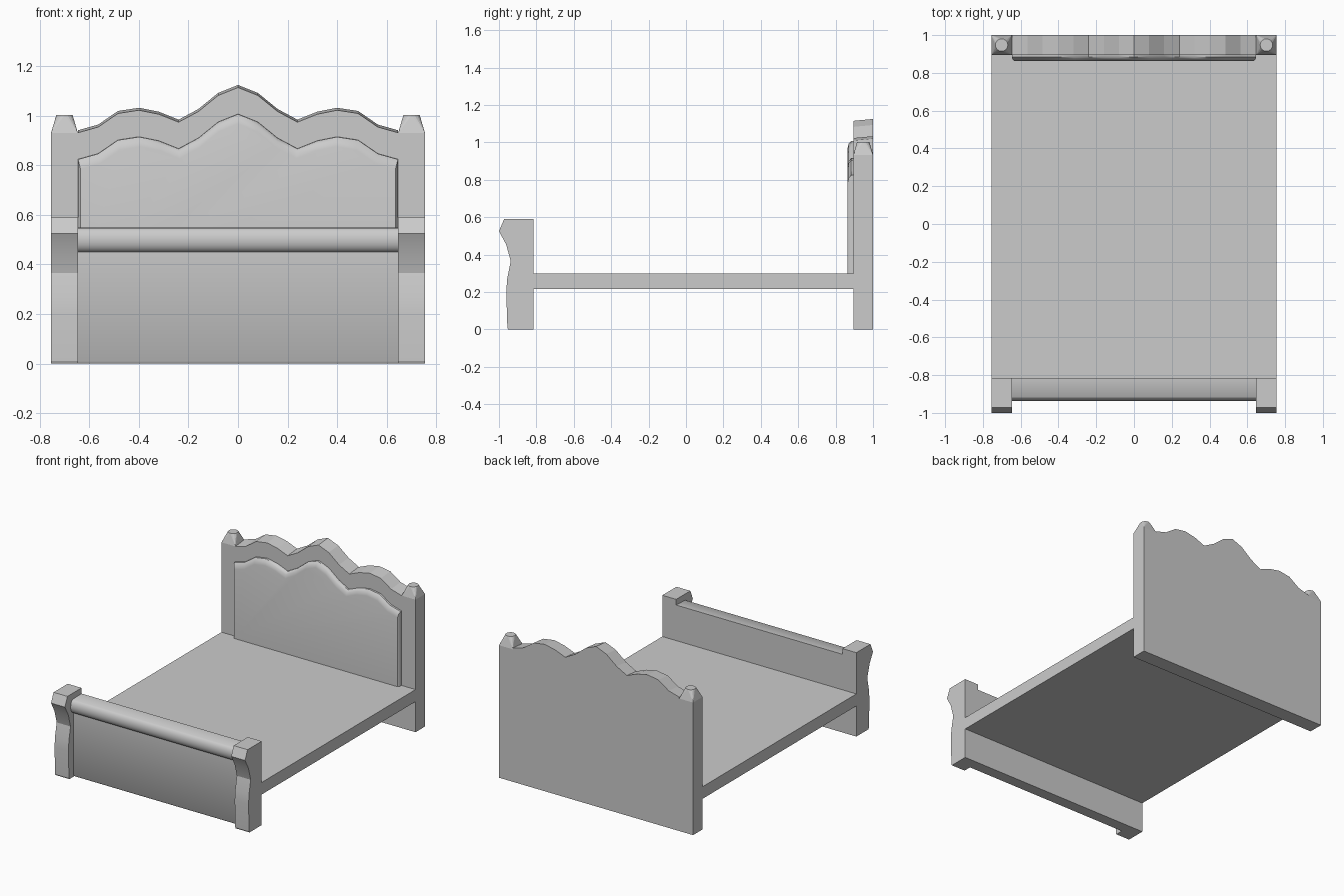
import bpy, bmesh, math

cube = bpy.data.objects.get("Cube")
if cube:
    bpy.data.objects.remove(cube, do_unlink=True)

grey = bpy.data.materials.new("plain grey")
grey.use_nodes = True
grey.diffuse_color = (0.6, 0.6, 0.6, 1)
grey.node_tree.nodes["Principled BSDF"].inputs["Base Color"].default_value = grey.diffuse_color

HALF, INNER = 0.755, 0.647


def finish(name, bm, smooth=None):
    bmesh.ops.recalc_face_normals(bm, faces=bm.faces)
    mesh = bpy.data.meshes.new(name)
    bm.to_mesh(mesh)
    bm.free()
    mesh.materials.append(grey)
    obj = bpy.data.objects.new(name, mesh)
    bpy.context.collection.objects.link(obj)
    if smooth:
        bpy.ops.object.select_all(action='DESELECT')
        obj.select_set(True)
        bpy.context.view_layer.objects.active = obj
        bpy.ops.object.shade_smooth_by_angle(angle=math.radians(smooth))
    return obj


def loft(name, rings, smooth=None):
    """Skin matching closed rings and cap both ends."""
    bm = bmesh.new()
    loops = [[bm.verts.new(p) for p in ring] for ring in rings]
    n = len(loops[0])
    for a, b in zip(loops, loops[1:]):
        for i in range(n):
            j = (i + 1) % n
            bm.faces.new((a[i], a[j], b[j], b[i]))
    bm.faces.new(loops[0])
    bm.faces.new(loops[-1])
    return finish(name, bm, smooth)


def side_extrude(name, profile, x0, x1, smooth=None):
    """Extrude a (y, z) side profile across the bed."""
    return loft(name, [[(x, y, z) for y, z in profile] for x in (x0, x1)], smooth)


def box(name, x0, x1, y0, y1, z0, z1):
    return side_extrude(name, [(y0, z0), (y1, z0), (y1, z1), (y0, z1)], x0, x1)


# Bed platform
box("platform", -HALF, HALF, -0.815, 0.895, 0.215, 0.30)

# Headboard with a wavy, slightly sloping crest
half_wave = [(0, 1.115), (0.08, 1.083), (0.16, 1.018), (0.24, 0.975), (0.32, 1.007),
             (0.40, 1.023), (0.485, 1.01), (0.565, 0.955), (INNER, 0.932)]
wave = [(-x, z) for x, z in reversed(half_wave[1:])] + half_wave


def wave_ring(y, drop, bottom, side=INNER):
    scale = side / INNER
    ring = [(x * scale, y, z - drop) for x, z in wave]
    return ring + [(side, y, bottom), (-side, y, bottom)]


loft("headboard", [wave_ring(0.895, 0, 0), wave_ring(1.0, -0.01, 0)])

# Raised headboard panel with an eased edge
loft("headboard_panel", [wave_ring(0.896, 0.107, 0.299), wave_ring(0.883, 0.108, 0.299),
                         wave_ring(0.870, 0.122, 0.299, 0.642),
                         wave_ring(0.864, 0.147, 0.299, 0.636)], 40)

# Footboard with a rolled top rail
roll = [(-0.902 - 0.034 * math.sin(t), 0.50 + 0.05 * math.cos(t))
        for t in [math.pi * (0.12 + 0.88 * i / 10) for i in range(11)]]
side_extrude("footboard", [(-0.815, 0), (-0.815, 0.55)] + roll + [(-0.902, 0.01), (-0.895, 0)],
             -INNER, INNER, 40)

# Shaped foot posts
foot_profile = [(-0.815, 0), (-0.815, 0.59), (-0.972, 0.59), (-1.0, 0.525), (-0.962, 0.455),
                (-0.937, 0.365), (-0.956, 0.27), (-0.961, 0.20), (-0.955, 0.01), (-0.95, 0)]


def post_ring(cx, half_x, half_y, z):
    return [(cx - half_x, 0.9475 - half_y, z), (cx + half_x, 0.9475 - half_y, z),
            (cx + half_x, 0.9475 + half_y, z), (cx - half_x, 0.9475 + half_y, z)]


def head_post_cap(name, cx):
    """Square base blending into a round flat tip."""
    bm = bmesh.new()
    base = [bm.verts.new(p) for p in post_ring(cx, 0.054, 0.0525, 0.932)]
    tip = []
    for i in range(16):
        a = math.radians(225 + 22.5 * i)
        tip.append(bm.verts.new((cx + 0.033 * math.cos(a), 0.9475 + 0.033 * math.sin(a), 1.003)))
    for side in range(4):
        nxt = (side + 1) % 4
        for k in range(4):
            i = side * 4 + k
            corner = base[side] if k < 2 else base[nxt]
            bm.faces.new((corner, tip[(i + 1) % 16], tip[i]))
        bm.faces.new((base[side], base[nxt], tip[side * 4 + 2]))
    bm.faces.new(tip)
    bm.faces.new(base[::-1])
    finish(name, bm)


for label, s in (("left", 1), ("right", -1)):
    side_extrude(f"{label}_foot_post", foot_profile, s * INNER, s * HALF, 20)
    cx = s * (HALF + INNER) / 2
    loft(f"{label}_head_post", [post_ring(cx, 0.054, 0.0525, z) for z in (0, 0.932)])
    head_post_cap(f"{label}_head_post_cap", cx)
